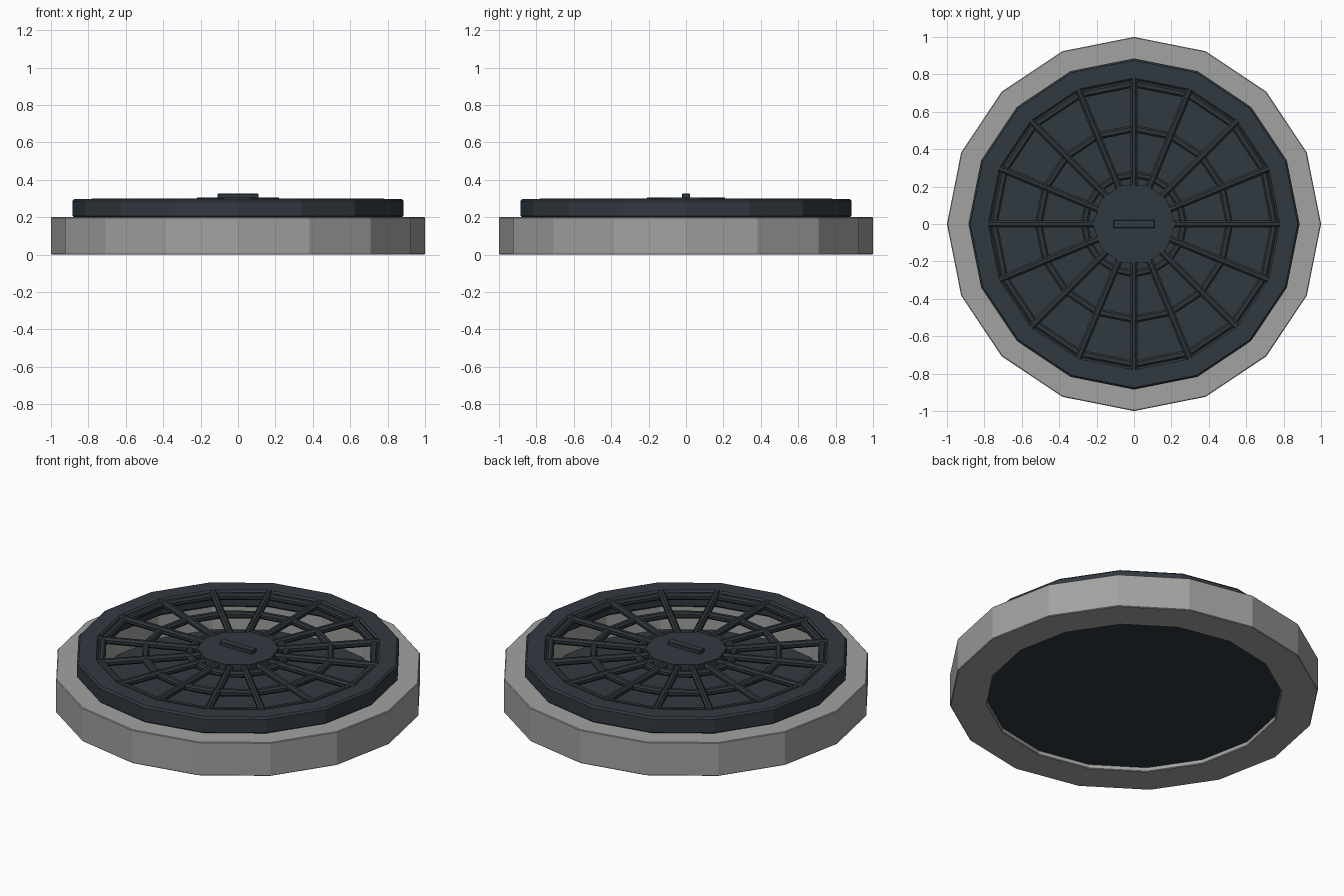
import bpy
import bmesh
from math import cos, sin, pi
from mathutils import Matrix

cube = bpy.data.objects.get("Cube")
if cube:
    bpy.data.objects.remove(cube, do_unlink=True)

SIDES = 16


def material(name, rgb):
    m = bpy.data.materials.new(name)
    m.use_nodes = True
    m.diffuse_color = (*rgb, 1)
    m.node_tree.nodes["Principled BSDF"].inputs["Base Color"].default_value = (*rgb, 1)
    return m


def add_object(name, bm, mat):
    bmesh.ops.recalc_face_normals(bm, faces=bm.faces[:])
    mesh = bpy.data.meshes.new(name)
    bm.to_mesh(mesh)
    bm.free()
    mesh.materials.append(mat)
    ob = bpy.data.objects.new(name, mesh)
    bpy.context.collection.objects.link(ob)
    return ob


def ring(name, inner, outer, low, high, mat, chamfer=0.006):
    """Faceted ring with a chamfered rectangular section."""
    c = chamfer
    profile = [(inner, low + c), (inner + c, low), (outer - c, low), (outer, low + c),
               (outer, high - c), (outer - c, high), (inner + c, high), (inner, high - c)]
    bm = bmesh.new()
    loops = []
    for i in range(SIDES):
        a = 2 * pi * i / SIDES
        loops.append([bm.verts.new((r * cos(a), r * sin(a), z)) for r, z in profile])
    n = len(profile)
    for i in range(SIDES):
        p, q = loops[i], loops[(i + 1) % SIDES]
        for j in range(n):
            k = (j + 1) % n
            bm.faces.new((p[j], q[j], q[k], p[k]))
    return add_object(name, bm, mat)


def disc(name, radius, low, high, sides, mat):
    bm = bmesh.new()
    bmesh.ops.create_cone(bm, cap_ends=True, segments=sides, radius1=radius,
                          radius2=radius, depth=high - low,
                          matrix=Matrix.Translation((0, 0, (low + high) / 2)))
    # put a corner on the x axis
    bmesh.ops.rotate(bm, verts=bm.verts[:], matrix=Matrix.Rotation(pi / 2, 3, 'Z'))
    return add_object(name, bm, mat)


stone = material("warm grey", (0.36, 0.362, 0.35))
dark = material("dark slate", (0.031, 0.041, 0.051))
iron = material("dark iron", (0.027, 0.035, 0.042))

# Base kerb, cover rim and floor
ring("base_ring", 0.8, 1.0, 0.0, 0.2, stone, 0.004)
ring("cover_rim", 0.77, 0.885, 0.197, 0.297, dark, 0.01)
disc("floor_plate", 0.805, 0.025, 0.05, SIDES, dark)

# Concentric grille rings
for label, r in (("outer", 0.75), ("middle", 0.51), ("inner", 0.265)):
    ring(label + "_grille_ring", r - 0.02, r + 0.02, 0.255, 0.292, iron, 0.01)

# Radial bars
bm = bmesh.new()
start, end = 0.1, 0.78
for i in range(SIDES):
    spin = Matrix.Rotation(2 * pi * i / SIDES, 4, 'Z')
    place = Matrix.Translation(((start + end) / 2, 0, 0.28))
    lie = Matrix.Rotation(pi / 2, 4, 'Y') @ Matrix.Rotation(pi / 8, 4, 'Z')
    bmesh.ops.create_cone(bm, cap_ends=True, segments=8, radius1=0.021, radius2=0.021,
                          depth=end - start, matrix=spin @ place @ lie)
add_object("grille_spokes", bm, iron)

# Central hub with a raised handle
disc("hub", 0.22, 0.262, 0.306, 10, dark)
bm = bmesh.new()
bmesh.ops.create_cube(bm, size=1, matrix=Matrix.Translation((0, 0, 0.313))
                      @ Matrix.Diagonal((0.22, 0.045, 0.026, 1)))
bmesh.ops.bevel(bm, geom=bm.edges[:], offset=0.004, segments=1, affect='EDGES')
add_object("hub_handle", bm, dark)
